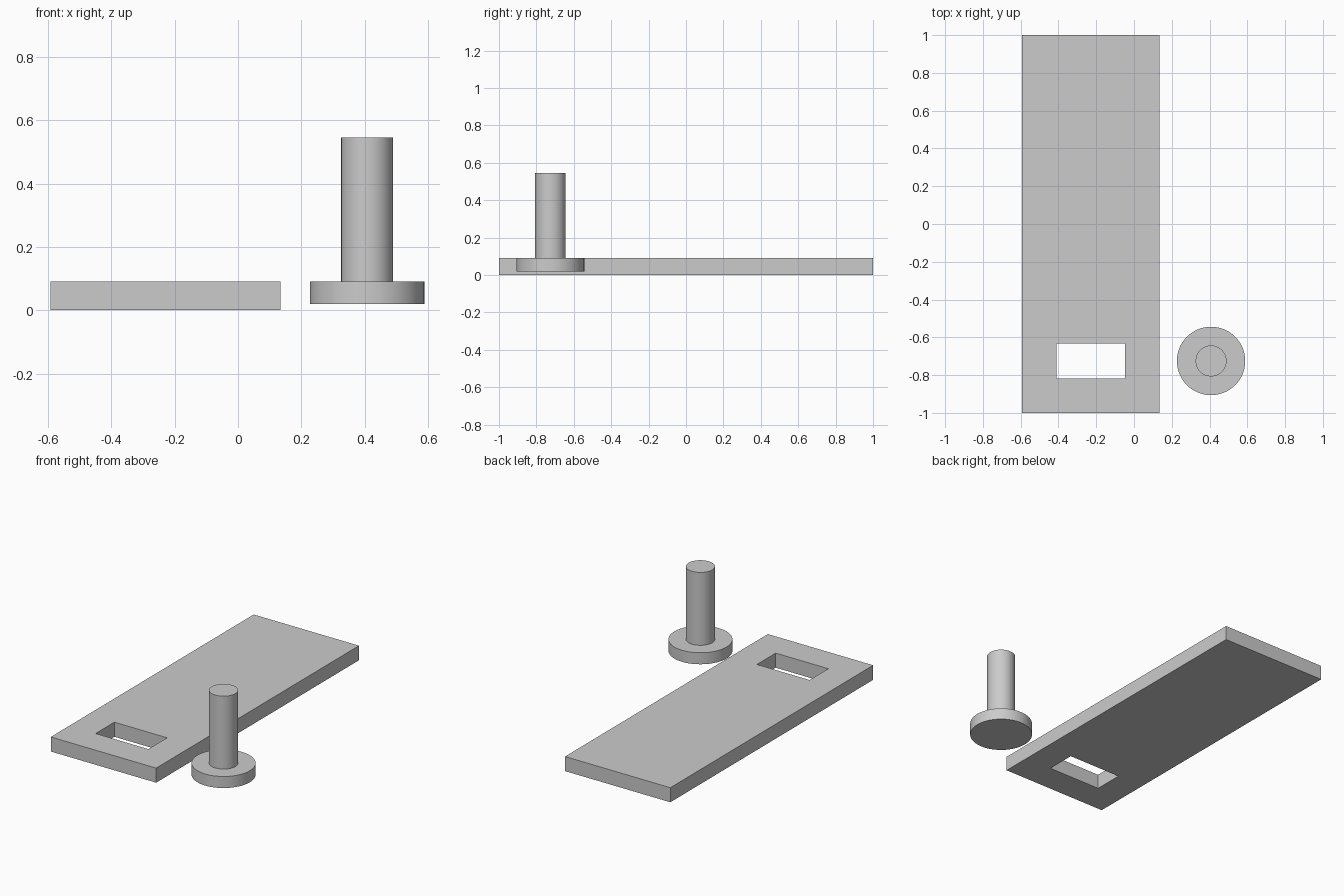
import bpy
import bmesh
import math

old = bpy.data.objects.get("Cube")
if old:
    bpy.data.objects.remove(old, do_unlink=True)

grey = bpy.data.materials.new("plain_grey")
grey.use_nodes = True
colour = (0.6, 0.6, 0.6, 1)
grey.diffuse_color = colour
grey.node_tree.nodes["Principled BSDF"].inputs["Base Color"].default_value = colour


def add_object(name, bm):
    bmesh.ops.recalc_face_normals(bm, faces=bm.faces)
    mesh = bpy.data.meshes.new(name)
    bm.to_mesh(mesh)
    bm.free()
    mesh.materials.append(grey)
    obj = bpy.data.objects.new(name, mesh)
    bpy.context.collection.objects.link(obj)
    return obj


def rectangle(bm, x0, x1, y0, y1):
    return [bm.verts.new((x, y, 0)) for x, y in ((x0, y0), (x1, y0), (x1, y1), (x0, y1))]


# Flat plate: a frame of four faces around the slot, extruded upwards
bm = bmesh.new()
outer = rectangle(bm, -0.592, 0.135, -1, 1)
inner = rectangle(bm, -0.411, -0.047, -0.817, -0.632)
for i in range(4):
    j = (i + 1) % 4
    bm.faces.new((outer[i], outer[j], inner[j], inner[i]))
extruded = bmesh.ops.extrude_face_region(bm, geom=bm.faces[:], use_keep_orig=True)
top = [v for v in extruded["geom"] if isinstance(v, bmesh.types.BMVert)]
bmesh.ops.translate(bm, verts=top, vec=(0, 0, 0.091))
add_object("slotted_plate", bm)

# Round pin: half profile of head and shaft, revolved about its axis
bm = bmesh.new()
profile = [(0, 0.019), (0.181, 0.019), (0.181, 0.091), (0.082, 0.091), (0.082, 0.546), (0, 0.546)]
verts = [bm.verts.new((r, 0, z)) for r, z in profile]
edges = [bm.edges.new(pair) for pair in zip(verts, verts[1:])]
bmesh.ops.spin(bm, geom=verts + edges, axis=(0, 0, 1), cent=(0, 0, 0),
               angle=math.tau, steps=64, use_merge=True)
bmesh.ops.remove_doubles(bm, verts=bm.verts, dist=0.0001)
pin = add_object("headed_pin", bm)
pin.location = (0.408, -0.725, 0)

bpy.ops.object.select_all(action="DESELECT")
pin.select_set(True)
bpy.context.view_layer.objects.active = pin
bpy.ops.object.shade_smooth_by_angle(angle=math.radians(30))
